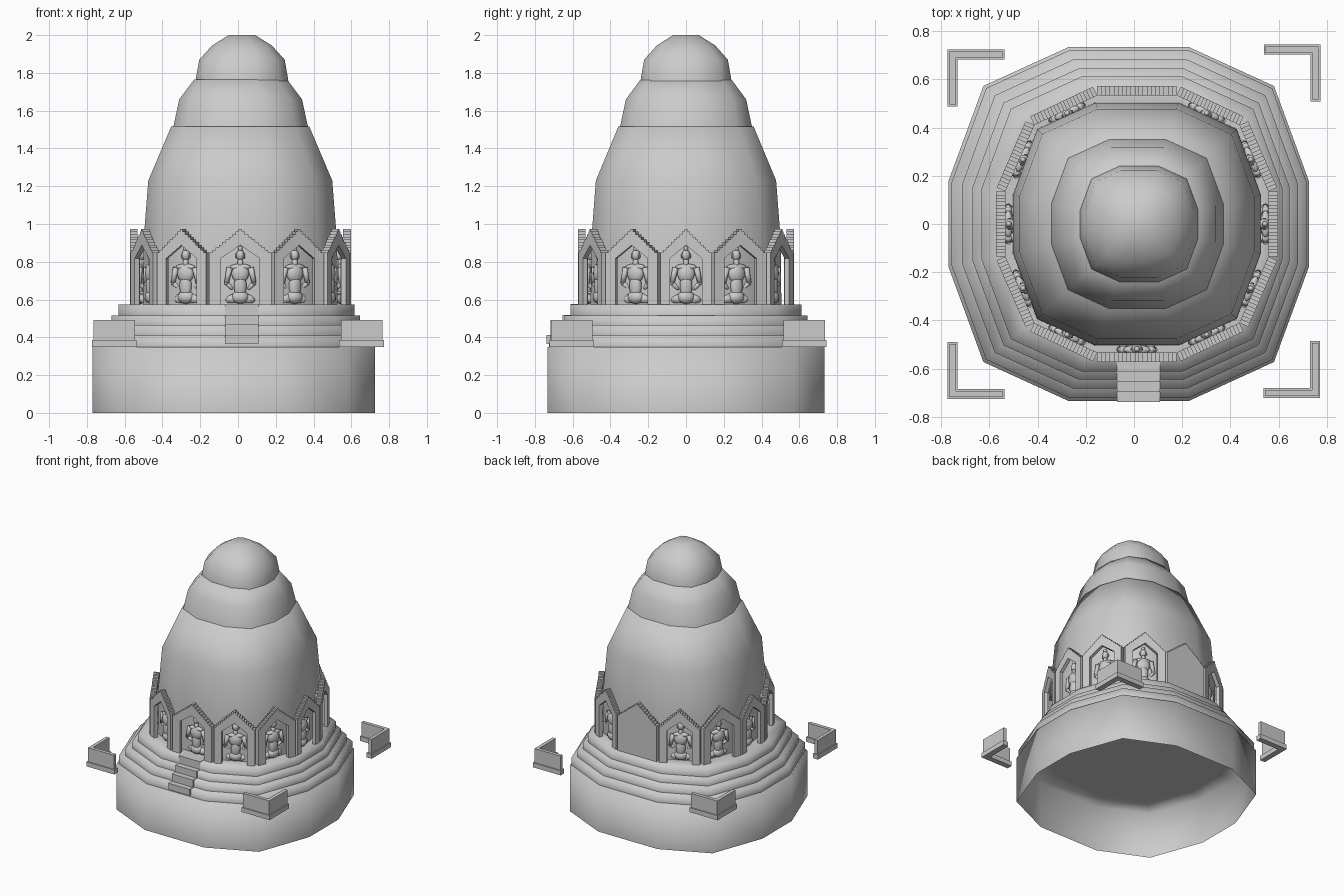
import bpy, bmesh, math
from mathutils import Vector, Matrix

cube = bpy.data.objects.get("Cube")
if cube:
    bpy.data.objects.remove(cube, do_unlink=True)

stone = bpy.data.materials.new("grey_stone")
stone.use_nodes = True
GREY = (0.6, 0.6, 0.6, 1)
stone.diffuse_color = GREY
stone.node_tree.nodes["Principled BSDF"].inputs["Base Color"].default_value = GREY

# Twelve-sided plans, given as one quadrant each
HALF = 0.745
BODY_QUAD = [(0.25, 0.73), (0.6, 0.57), (HALF, 0.175)]
NICHE_QUAD = [(0.165, 0.533), (0.425, 0.41), (0.545, 0.135)]
DRUM_X, FLOOR = 0.012, 0.573


def plan(quad, scale, cx):
    right = quad + [(x, -y) for x, y in reversed(quad)]
    ring = right + [(-x, y) for x, y in reversed(right)]
    return [Vector((cx + x * scale, y * scale, 0)) for x, y in ring]


def finish(name, bm, smooth=False):
    bmesh.ops.recalc_face_normals(bm, faces=bm.faces)
    for f in bm.faces:
        f.smooth = smooth
    mesh = bpy.data.meshes.new(name)
    bm.to_mesh(mesh)
    bm.free()
    mesh.materials.append(stone)
    return place(name, mesh)


def place(name, mesh, matrix=None):
    obj = bpy.data.objects.new(name, mesh)
    bpy.context.collection.objects.link(obj)
    if matrix:
        obj.matrix_world = matrix
    return obj


def loft(name, profile, cx):
    """Open-bottomed stack of scaled plans: profile is (half width, height)."""
    bm = bmesh.new()
    rings = [[bm.verts.new(p + Vector((0, 0, z))) for p in plan(BODY_QUAD, r / HALF, cx)]
             for r, z in profile]
    for a, b in zip(rings, rings[1:]):
        for i in range(len(a)):
            j = (i + 1) % len(a)
            bm.faces.new((a[i], a[j], b[j], b[i]))
    bm.faces.new(rings[-1])
    return finish(name, bm, True)


def box(bm, x0, x1, y0, y1, z0, z1):
    m = Matrix.Translation(((x0 + x1) / 2, (y0 + y1) / 2, (z0 + z1) / 2))
    bmesh.ops.create_cube(bm, size=1, matrix=m @ Matrix.Diagonal(
        (abs(x1 - x0), abs(y1 - y0), abs(z1 - z0), 1)))


# Hollow plinth and stepped terraces
loft("plinth", [(0.748, 0), (0.748, 0.35), (0.6, 0.35)], -0.022)
terraces = [(0.736, 0.41), (0.697, 0.465), (0.657, 0.515), (0.624, FLOOR)]
low = 0.35
for i, (radius, top) in enumerate(terraces):
    loft(f"terrace_{i}", [(radius, low), (radius, top), (radius * 0.85, top)], -0.02 + i * 0.004)
    low = top

# Dome in three tiers
loft("dome_body", [(0.515, FLOOR), (0.513, 0.9), (0.487, 1.23), (0.366, 1.515)], DRUM_X)
loft("dome_middle", [(0.36, 1.5), (0.353, 1.53), (0.325, 1.66), (0.246, 1.765)], 0.014)
loft("dome_cap", [(0.246, 1.75), (0.244, 1.77), (0.226, 1.87), (0.158, 1.945), (0.07, 2)], 0.021)


# Niche pieces, drawn in x-z with y pointing outwards
def extrude_outline(bm, points, back, front):
    face = bm.faces.new([bm.verts.new((x, back, z)) for x, z in points])
    made = bmesh.ops.extrude_face_region(bm, geom=[face])["geom"]
    bmesh.ops.translate(bm, vec=(0, front - back, 0),
                        verts=[v for v in made if isinstance(v, bmesh.types.BMVert)])


def gable(half, eave, apex, count):
    left = [(-half, 0), (-half, eave)]
    for i in range(1, count + 1):
        x, z = -half * (1 - i / (count + 0.5)), eave + (apex - eave) * i / count
        left += [(x, left[-1][1]), (x, z)]
    return left + [(-x, z) for x, z in reversed(left)]


def arch(half, spring, apex):
    return [(-half, 0), (-half, spring), (0, apex), (half, spring), (half, 0)]


def niche(name, width, matrix, door):
    bm = bmesh.new()
    h = width / 2
    inner = arch(h * 0.78, 0.26, 0.345)
    extrude_outline(bm, gable(h, 0.275, 0.4, 9) + inner[::-1], -0.04, 0)
    extrude_outline(bm, inner + arch(h * 0.62, 0.245, 0.315)[::-1], -0.04, -0.013)
    if door:
        extrude_outline(bm, arch(h * 0.62, 0.245, 0.315), -0.04, -0.02)
        extrude_outline(bm, arch(0.052, 0.225, 0.255), -0.03, -0.013)
    finish(name, bm).matrix_world = matrix


# Seated figure, facing +y
def ball(bm, loc, size):
    bmesh.ops.create_uvsphere(bm, u_segments=14, v_segments=9, radius=1,
                              matrix=Matrix.Translation(loc) @ Matrix.Diagonal((*size, 1)))


def limb(bm, a, b, r1, r2):
    a, b = Vector(a), Vector(b)
    d = b - a
    m = Matrix.Translation((a + b) / 2) @ d.to_track_quat("Z", "Y").to_matrix().to_4x4()
    bmesh.ops.create_cone(bm, cap_ends=True, segments=10, radius1=r1, radius2=r2,
                          depth=d.length, matrix=m)
    ball(bm, b, (r2, r2, r2))


def figure_mesh():
    bm = bmesh.new()
    ball(bm, (0, 0.005, 0.04), (0.046, 0.034, 0.036))
    ball(bm, (0, 0, 0.1), (0.034, 0.024, 0.07))
    ball(bm, (0, 0, 0.165), (0.047, 0.027, 0.05))
    ball(bm, (0, 0, 0.199), (0.057, 0.019, 0.018))
    limb(bm, (0, 0, 0.2), (0, 0.003, 0.24), 0.017, 0.013)
    ball(bm, (0, 0.006, 0.262), (0.022, 0.025, 0.03))
    ball(bm, (0, 0.002, 0.297), (0.012, 0.012, 0.015))
    for s in (-1, 1):
        ball(bm, (s * 0.022, 0.004, 0.258), (0.004, 0.007, 0.014))
        limb(bm, (s * 0.056, 0, 0.196), (s * 0.073, 0, 0.115), 0.016, 0.012)
        limb(bm, (s * 0.073, 0, 0.115), (s * 0.022, 0.042, 0.062), 0.012, 0.008)
        limb(bm, (s * 0.03, 0.005, 0.035), (s * 0.08, 0.04, 0.02), 0.026, 0.016)
        limb(bm, (s * 0.08, 0.04, 0.02), (-s * 0.025, 0.062, 0.022 + s * 0.008), 0.016, 0.011)
        limb(bm, (-s * 0.025, 0.062, 0.022 + s * 0.008), (-s * 0.07, 0.054, 0.03), 0.01, 0.004)
    obj = finish("seated_figure", bm, True)
    mesh = obj.data
    bpy.data.objects.remove(obj)
    return mesh


# Ring of niches; the front one is a door, the others hold figures
figure = figure_mesh()
corners = plan(NICHE_QUAD, 1, DRUM_X)
for i, a in enumerate(corners):
    b = corners[(i + 1) % len(corners)]
    mid, along = (a + b) / 2, (a - b).normalized()
    out = Vector((0, 0, 1)).cross(along)
    frame = Matrix((along, out, Vector((0, 0, 1)))).transposed().to_4x4()
    frame = Matrix.Translation((mid.x, mid.y, FLOOR)) @ frame
    is_door = out.y < -0.99
    niche("door_niche" if is_door else f"niche_{i}", (b - a).length, frame, is_door)
    if not is_door:
        place(f"seated_figure_{i}", figure, frame @ Matrix.Translation((0, 0.012, 0)))

# Front stairs
bm = bmesh.new()
for i, (radius, top) in enumerate(terraces):
    front = -0.738 + i * 0.042
    box(bm, -0.07, 0.108, front, -0.54, 0.365 if i == 0 else terraces[i - 1][1], top + 0.003)
finish("front_stairs", bm)

# Four free-standing corner walls on low footings
for x, y, name in ((0.774, 0.744, "back_left"), (-0.773, 0.724, "back_right"),
                   (0.772, -0.722, "front_left"), (-0.773, -0.726, "front_right")):
    bm = bmesh.new()
    sx, sy = math.copysign(1, x), math.copysign(1, y)
    for grow, z0, z1 in ((0.0, 0.35, 0.385), (0.008, 0.385, 0.492)):
        for lx, ly in ((0.236, 0.042), (0.042, 0.236)):
            box(bm, x - sx * grow, x - sx * (lx - grow),
                y - sy * grow, y - sy * (ly - grow), z0, z1)
    finish(f"corner_wall_{name}", bm)
